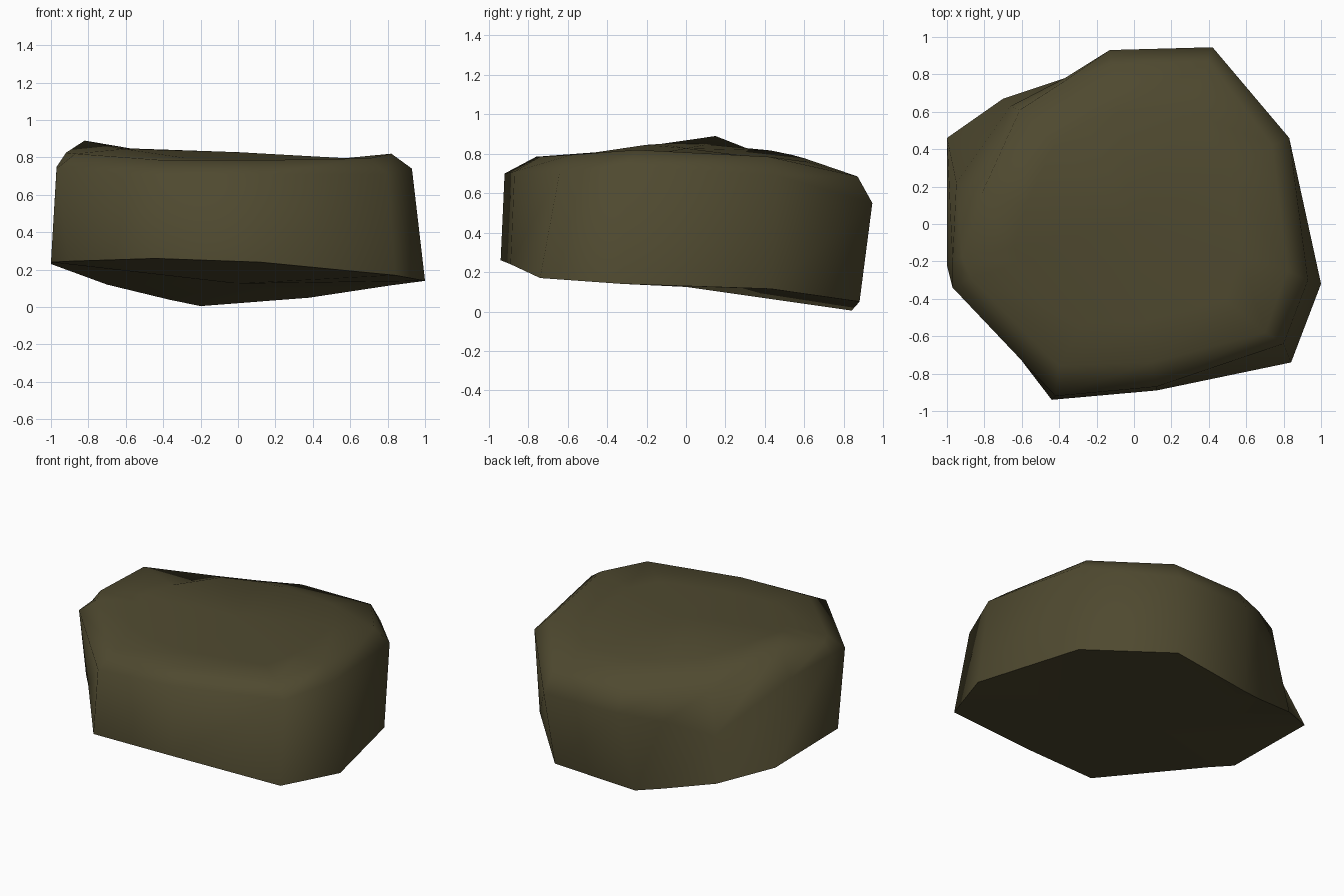
import bpy, bmesh, math

cube = bpy.data.objects.get("Cube")
if cube:
    bpy.data.objects.remove(cube, do_unlink=True)

# Cross-section loops of the boulder, counter-clockwise from the front
foot = [(-.44, -.94, .26), (.12, -.89, .24), (.84, -.74, .17), (1, -.32, .14),
        (.81, .43, .115), (.38, .88, .05), (-.2, .84, .005), (-.37, .78, .04),
        (-.7, .67, .12), (-1, .46, .23), (-1, -.22, .24), (-.9, -.34, .245)]
shoulder = [(-.42, -.92, .7), (.12, -.87, .71), (.8, -.64, .71), (.93, -.3, .74),
            (.83, .46, .69), (.42, .945, .55), (-.13, .93, .55), (-.37, .78, .5),
            (-.66, .63, .42), (-.95, .22, .74), (-.97, -.2, .75), (-.97, -.34, .74)]
rim = [(-.4, -.76, .785), (.1, -.74, .785), (.7, -.58, .795), (.82, -.25, .82),
       (.74, .42, .785), (.4, .87, .685), (-.12, .86, .685), (-.37, .765, .68),
       (-.61, .61, .71), (-.82, .15, .89), (-.92, -.18, .825), (-.87, -.29, .82)]
crown = [(x * .7, y * .7, .825 - .03 * x - .07 * y * y) for x, y, z in rim]

stone = bpy.data.materials.new("olive brown stone")
stone.use_nodes = True
colour = (.078, .067, .029, 1)
stone.diffuse_color = colour
shader = next(n for n in stone.node_tree.nodes if n.type == 'BSDF_PRINCIPLED')
shader.inputs["Base Color"].default_value = colour
shader.inputs["Roughness"].default_value = .9

bm = bmesh.new()
loops = [[bm.verts.new(p) for p in ring] for ring in (foot, shoulder, rim, crown)]
count = len(foot)

# Sides and rounded top edge
for low, high in zip(loops, loops[1:]):
    for i in range(count):
        j = (i + 1) % count
        bm.faces.new((low[i], low[j], high[j], high[i]))

# Underside and top caps
for ring, height in ((loops[0], .125), (loops[-1], .828)):
    middle = bm.verts.new((0, 0, height))
    for i in range(count):
        bm.faces.new((ring[i], ring[(i + 1) % count], middle))

bmesh.ops.recalc_face_normals(bm, faces=bm.faces)
mesh = bpy.data.meshes.new("boulder")
bm.to_mesh(mesh)
bm.free()
mesh.materials.append(stone)

boulder = bpy.data.objects.new("boulder", mesh)
bpy.context.collection.objects.link(boulder)
bpy.ops.object.select_all(action='DESELECT')
boulder.select_set(True)
bpy.context.view_layer.objects.active = boulder
bpy.ops.object.shade_smooth_by_angle(angle=math.radians(66))
